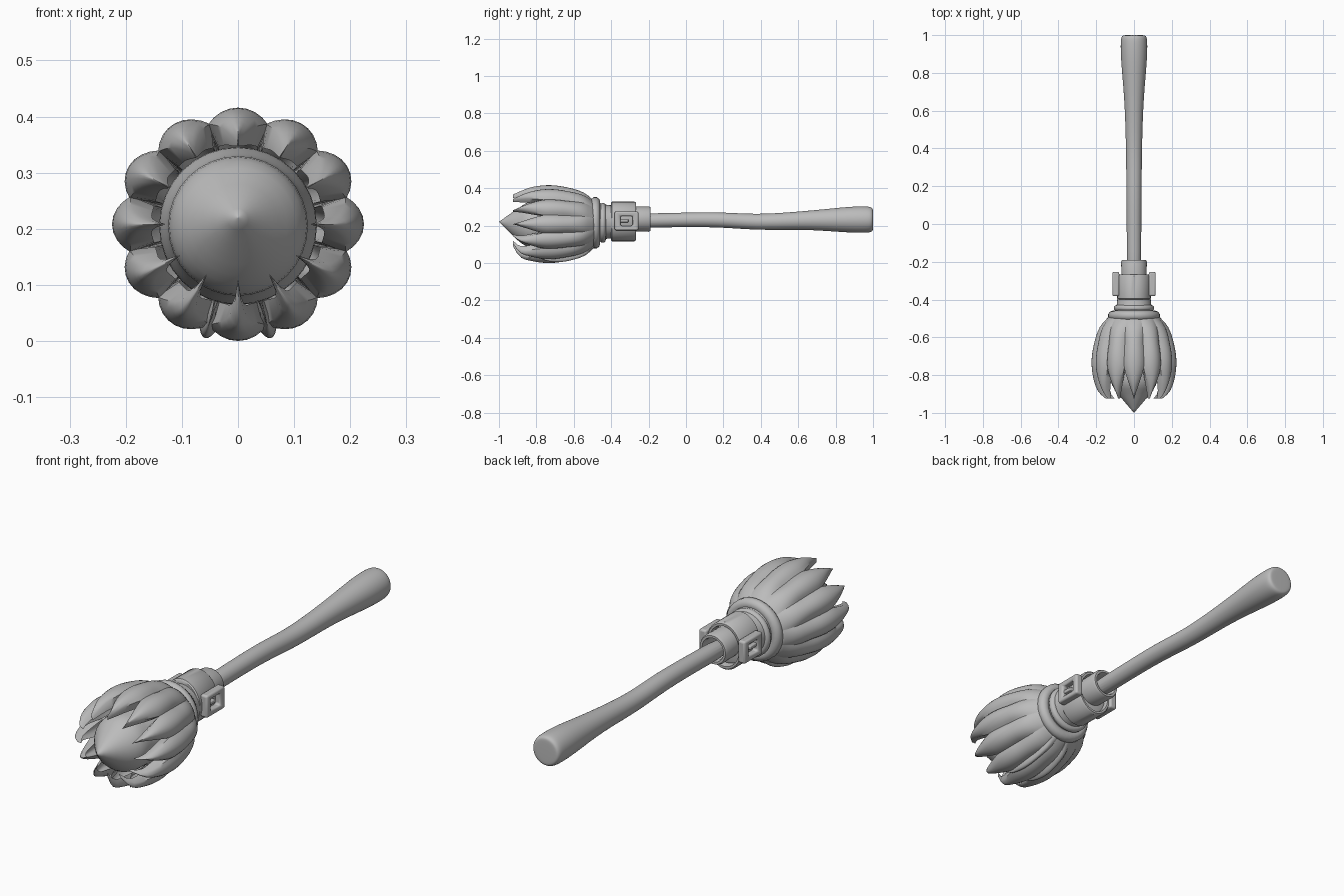
import bpy
import bmesh
from math import sin, cos, pi, radians

if "Cube" in bpy.data.objects:
    bpy.data.objects.remove(bpy.data.objects["Cube"])

grey = bpy.data.materials.new("plain grey")
grey.use_nodes = True
grey.diffuse_color = (0.5, 0.5, 0.5, 1)
grey.node_tree.nodes["Principled BSDF"].inputs["Base Color"].default_value = (0.5, 0.5, 0.5, 1)

AXIS_Z = 0.215


def finish(name, bm, angle=40, subdiv=0, bevel=0):
    bmesh.ops.recalc_face_normals(bm, faces=bm.faces)
    mesh = bpy.data.meshes.new(name)
    bm.to_mesh(mesh)
    bm.free()
    mesh.materials.append(grey)
    mesh.shade_smooth()
    mesh.set_sharp_from_angle(angle=radians(angle))
    obj = bpy.data.objects.new(name, mesh)
    bpy.context.collection.objects.link(obj)
    if bevel:
        mod = obj.modifiers.new("Bevel", "BEVEL")
        mod.width, mod.segments = bevel, 3
    if subdiv:
        mod = obj.modifiers.new("Subdivision", "SUBSURF")
        mod.levels = mod.render_levels = subdiv
    return obj


def loft(name, rings, closed=False, **style):
    """Skin a list of point rings; closed joins the last ring to the first."""
    bm = bmesh.new()
    loops = [[bm.verts.new(p) for p in ring] for ring in rings]
    n = len(loops[0])
    pairs = list(zip(loops, loops[1:]))
    if closed:
        pairs.append((loops[-1], loops[0]))
    else:
        bm.faces.new(loops[0])
        bm.faces.new(loops[-1])
    for a, b in pairs:
        for i in range(n):
            j = (i + 1) % n
            bm.faces.new((a[i], a[j], b[j], b[i]))
    return finish(name, bm, **style)


def ring(y, r, cz=AXIS_Z, sx=1.0, n=32):
    return [(r * sx * sin(2 * pi * i / n), y, cz + r * cos(2 * pi * i / n)) for i in range(n)]


def interp(points, x):
    """Smooth interpolation through (x, value) points."""
    for i in range(len(points) - 1):
        (x0, v0), (x1, v1) = points[i], points[i + 1]
        if x <= x1:
            before, after = points[max(i - 1, 0)], points[min(i + 2, len(points) - 1)]
            m0 = (v1 - before[1]) / (x1 - before[0]) * (x1 - x0)
            m1 = (after[1] - v0) / (after[0] - x0) * (x1 - x0)
            t = (x - x0) / (x1 - x0)
            return ((2 * t**3 - 3 * t**2 + 1) * v0 + (t**3 - 2 * t**2 + t) * m0
                    + (3 * t**2 - 2 * t**3) * v1 + (t**3 - t**2) * m1)
    return points[-1][1]


# Wavy handle with a thick rounded grip
HANDLE = [(-0.3, 0.04, 0.225), (-0.1, 0.038, 0.229), (0.18, 0.041, 0.234),
          (0.37, 0.042, 0.216), (0.6, 0.048, 0.227), (0.75, 0.059, 0.23),
          (0.88, 0.071, 0.232), (0.965, 0.072, 0.232), (0.99, 0.068, 0.232),
          (0.998, 0.06, 0.232), (1.0, 0.05, 0.232)]
loft("handle", [ring(y, r, cz, n=20) for y, r, cz in HANDLE], subdiv=2)

# Open collar, leather strap, neck and binding rings
TUBES = [
    ("collar", 0.235, 1.0, [(-0.3, 0.066), (-0.2, 0.068), (-0.19, 0.063),
                            (-0.19, 0.053), (-0.2, 0.049), (-0.3, 0.049)]),
    ("strap", 0.222, 0.84, [(-0.4, 0.1), (-0.395, 0.106), (-0.275, 0.106),
                            (-0.268, 0.1), (-0.268, 0.09), (-0.29, 0.086), (-0.4, 0.086)]),
]
for name, cz, sx, profile in TUBES:
    loft(name, [ring(y, r, cz, sx) for y, r in profile], closed=True)
NECK = [(-0.285, 0.06), (-0.29, 0.08), (-0.36, 0.086), (-0.42, 0.09), (-0.46, 0.1), (-0.5, 0.12)]
loft("neck", [ring(y, r, 0.22) for y, r in NECK])
for name, y, radius, thick in (("binding_ring", -0.485, 0.112, 0.026),
                               ("small_binding_ring", -0.445, 0.09, 0.017)):
    loft(name, [ring(y + thick * cos(k * pi / 5), radius + thick * sin(k * pi / 5))
                for k in range(10)], closed=True)


def box(name, centre, size, bevel):
    bm = bmesh.new()
    bmesh.ops.create_cube(bm, size=1)
    bmesh.ops.scale(bm, vec=size, verts=bm.verts)
    bmesh.ops.translate(bm, vec=centre, verts=bm.verts)
    return finish(name, bm, bevel=bevel)


# A buckle frame with a prong on each side of the strap
for side, label in ((1, "left"), (-1, "right")):
    cy, cz = -0.318, 0.225
    outline = [(side * x, ky, kz) for x, ky, kz in
               ((0.078, 0.064, 0.05), (0.115, 0.064, 0.05), (0.115, 0.033, 0.026), (0.078, 0.033, 0.026))]
    rings = [[(x, cy + sy * hy, cz + sz * hz) for sy, sz in ((1, 1), (1, -1), (-1, -1), (-1, 1))]
             for x, hy, hz in outline]
    loft(label + "_buckle", rings, closed=True, bevel=0.009)
    box(label + "_buckle_prong", (side * 0.095, cy - 0.015, cz), (0.02, 0.05, 0.016), 0.004)

# Pointed bundle in the middle of the bristles
CORE = [(-1.0, 0.0), (-0.905, 0.08), (-0.845, 0.119), (-0.77, 0.126), (-0.65, 0.14), (-0.5, 0.1)]
STEPS = 24
core_rings = []
for k in range(STEPS + 1):
    y = -0.999 + 0.499 * k / STEPS
    core_rings.append(ring(y, max(interp(CORE, y), 0.001), 0.205 + 0.015 * (k < 5) * (1 - k / 5)))
loft("bristle_core", core_rings, angle=60)


def bristle(name, angle, half_width, y_tip, tip_r, swell=1.0):
    """Leaf-shaped lock of bristles: bulged outside, tapering to a point."""
    curve = [(0, 0.115), (0.15, 0.168), (0.38, 0.199), (0.58, 0.208),
             (0.78, 0.197), (0.92, 0.174), (1, tip_r)]
    rings, count = [], 20
    for k in range(count + 1):
        t = k / count
        y = -0.48 + (y_tip + 0.48) * t
        r = interp(curve, t) * swell
        taper = max((t - 0.6) / 0.4, 0)
        w = half_width * max(1 - taper ** 1.25, 0.015)
        bulge = 0.024 * min(t * 3, 1) * (1 - 0.4 * taper)
        thick = 0.042 * (1 - 0.9 * taper ** 2)
        us = [i / 4 - 1 for i in range(9)]
        section = [(u, r - bulge * u * u) for u in us]
        section += [(u * 0.85, r - bulge * u * u - thick) for u in reversed(us)]
        rings.append([(1.08 * q * sin(angle + u * w), y, 0.208 + q * cos(angle + u * w))
                      for u, q in section])
    return loft(name, rings, angle=50)


for i in range(12):
    a = 2 * pi * i / 12
    bristle(f"bristle_{i + 1}", a, radians(15.8), -0.925, 0.138 + 0.02 * cos(a))

# Two thin stray locks underneath
for side, label in ((1, "left"), (-1, "right")):
    bristle(label + "_stray_bristle", pi - side * radians(15), radians(5), -0.84, 0.19, 1.01)
